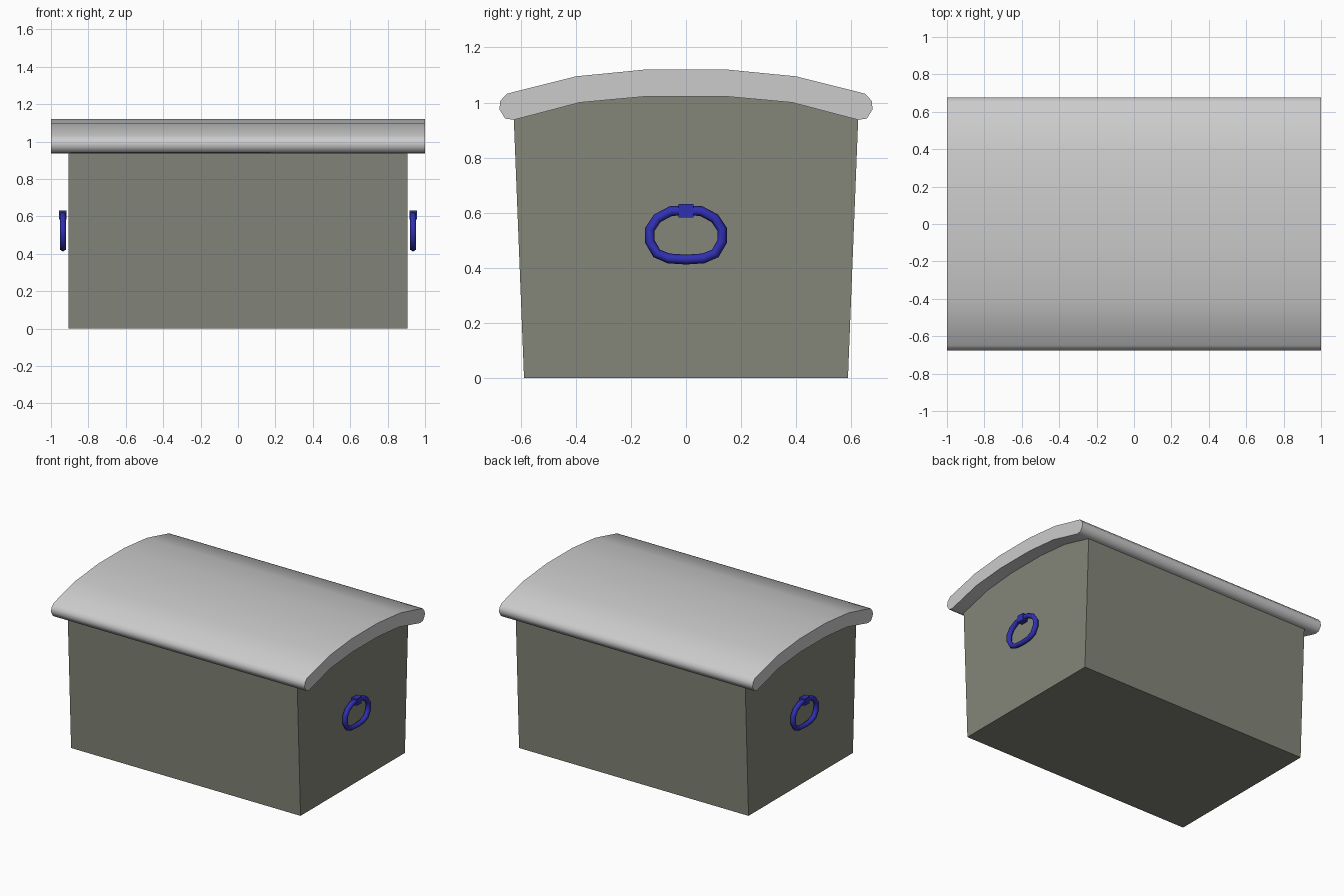
import bpy, bmesh, math
from mathutils import Vector

if "Cube" in bpy.data.objects:
    bpy.data.objects.remove(bpy.data.objects["Cube"])


def material(name, rgb):
    m = bpy.data.materials.new(name)
    m.diffuse_color = (*rgb, 1)
    m.use_nodes = True
    m.node_tree.nodes["Principled BSDF"].inputs["Base Color"].default_value = m.diffuse_color
    return m


def finish(bm, name, mat=None, smooth=None):
    bmesh.ops.recalc_face_normals(bm, faces=bm.faces)
    me = bpy.data.meshes.new(name)
    bm.to_mesh(me)
    bm.free()
    ob = bpy.data.objects.new(name, me)
    bpy.context.collection.objects.link(ob)
    if mat:
        me.materials.append(mat)
    if smooth:
        bpy.ops.object.select_all(action='DESELECT')
        ob.select_set(True)
        bpy.context.view_layer.objects.active = ob
        bpy.ops.object.shade_smooth_by_angle(angle=math.radians(smooth))
    return ob


def mirrored(half):
    """Close a half outline (y >= 0) with its mirror image."""
    return half + [(-y, z) for y, z in reversed(half) if y > 0]


def extrude_profile(name, outline, half_len, mat=None, smooth=None):
    bm = bmesh.new()
    f = bm.faces.new([bm.verts.new((-half_len, y, z)) for y, z in outline])
    ext = bmesh.ops.extrude_face_region(bm, geom=[f], use_keep_orig=True)
    vs = [v for v in ext['geom'] if isinstance(v, bmesh.types.BMVert)]
    bmesh.ops.translate(bm, vec=(2 * half_len, 0, 0), verts=vs)
    return finish(bm, name, mat, smooth)


body_mat = material("dark_body", (0.23, 0.235, 0.19))
blue_mat = material("blue_metal", (0.03, 0.03, 0.45))

# Flared body, its top following the underside of the lid
arch = [(0.145, 1.022), (0.385, 1.0), (0.625, 0.937)]
extrude_profile("chest_body", mirrored(arch + [(0.588, 0)]), 0.905, body_mat)

# Curved lid with rounded long edges
lid_half = [(0.145, 1.12), (0.40, 1.095), (0.65, 1.032), (0.675, 1.005),
            (0.677, 0.975), (0.657, 0.942), (0.625, 0.937),
            (0.385, 1.0), (0.145, 1.022)]
extrude_profile("chest_lid", mirrored(lid_half), 1.0, None, 50)

# Oval ring handles, each hanging in a small block
path = [Vector((0, y, z)) for y, z in mirrored(
    [(0, 0.608), (0.055, 0.606), (0.104, 0.58), (0.131, 0.54), (0.131, 0.495),
     (0.106, 0.452), (0.063, 0.434), (0, 0.43)])]
SIDES, R, X = 6, 0.018, 0.936
for side, sx in (("left", -1), ("right", 1)):
    bm = bmesh.new()
    n = len(path)
    rings = []
    for i, p in enumerate(path):
        t = (path[(i + 1) % n] - path[i - 1]).normalized()
        out = Vector((0, t.z, -t.y))
        ring = []
        for k in range(SIDES):
            a = 2 * math.pi * k / SIDES
            ring.append(bm.verts.new(p + Vector((sx * X, 0, 0))
                        + out * R * math.cos(a)
                        + Vector((R * math.sin(a), 0, 0))))
        rings.append(ring)
    for i in range(n):
        a, b = rings[i], rings[(i + 1) % n]
        for k in range(SIDES):
            j = (k + 1) % SIDES
            bm.faces.new((a[k], a[j], b[j], b[k]))
    finish(bm, side + "_ring_handle", blue_mat, 65)

    bm = bmesh.new()
    bmesh.ops.create_cube(bm, size=1)
    bmesh.ops.scale(bm, vec=(0.04, 0.054, 0.049), verts=bm.verts)
    bmesh.ops.translate(bm, vec=(sx * X, 0, 0.607), verts=bm.verts)
    finish(bm, side + "_handle_block", blue_mat)
